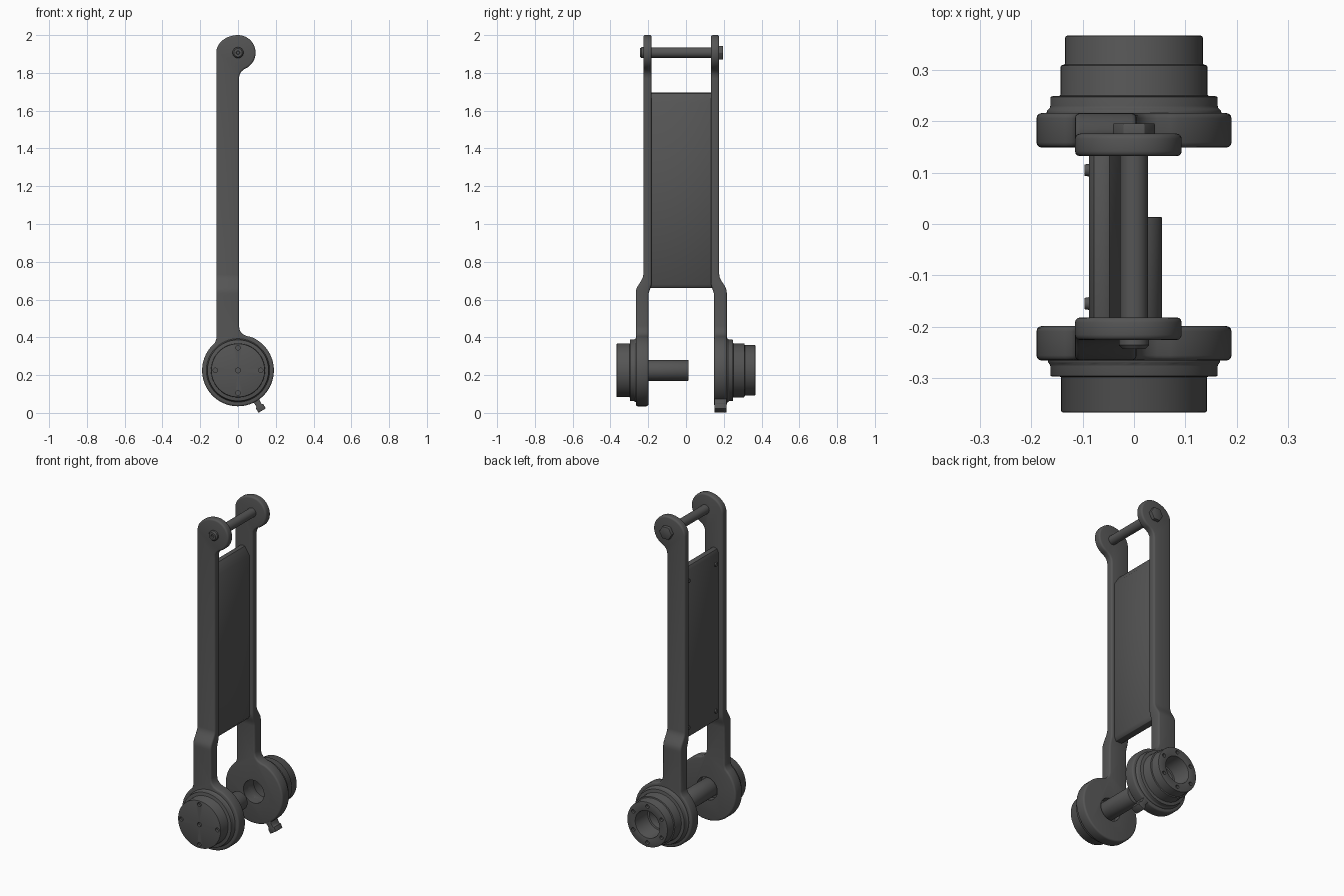
import bpy, bmesh, math
from mathutils import Matrix, Vector

if "Cube" in bpy.data.objects:
    bpy.data.objects.remove(bpy.data.objects["Cube"])

YC = -0.025          # middle plane between the two arms
HUB, EYE = 0.225, 1.907   # heights of the lower hub and the upper pin


def make(name, bm, bevel=0.0, segs=2, cutter=None):
    """Turn a bmesh into a finished object: bevel, cut, smooth."""
    bmesh.ops.recalc_face_normals(bm, faces=bm.faces)
    me = bpy.data.meshes.new(name)
    bm.to_mesh(me)
    bm.free()
    ob = bpy.data.objects.new(name, me)
    bpy.context.collection.objects.link(ob)
    if bevel:
        m = ob.modifiers.new("bevel", 'BEVEL')
        m.width, m.segments = bevel, segs
        m.limit_method, m.angle_limit = 'ANGLE', math.radians(50)
    if cutter:
        m = ob.modifiers.new("cut", 'BOOLEAN')
        m.operation, m.object, m.solver = 'DIFFERENCE', cutter, 'EXACT'
    bpy.ops.object.select_all(action='DESELECT')
    ob.select_set(True)
    bpy.context.view_layer.objects.active = ob
    bpy.ops.object.convert(target='MESH')
    bpy.ops.object.shade_smooth_by_angle(angle=math.radians(35))
    if cutter:
        bpy.data.objects.remove(cutter)
    return ob


def lathe(profile, z, x=0.0, n=64, bm=None):
    """Revolve a closed (radius, y) profile about a y-parallel axis."""
    bm = bm or bmesh.new()
    rings = []
    for r, y in profile:
        if r == 0:
            rings.append([bm.verts.new((x, y, z))] * n)
        else:
            rings.append([bm.verts.new((x + r * math.cos(a), y, z + r * math.sin(a)))
                          for a in (math.tau * i / n for i in range(n))])
    for a, b in zip(rings, rings[1:] + rings[:1]):
        if a[0] is a[1] and b[0] is b[1]:
            continue
        for i in range(n):
            j = (i + 1) % n
            bm.faces.new(list(dict.fromkeys((a[i], a[j], b[j], b[i]))))
    return bm


def rod(r, y0, y1, z, x=0.0, n=64, bm=None):
    return lathe([(0, y0), (r, y0), (r, y1), (0, y1)], z, x, n, bm)


def prism(points, y0, y1):
    """Extrude an (x, z) outline along y."""
    bm = bmesh.new()
    f = bm.faces.new([bm.verts.new((x, y0, z)) for x, z in points])
    ext = bmesh.ops.extrude_face_region(bm, geom=[f])
    bmesh.ops.translate(bm, vec=(0, y1 - y0, 0),
                        verts=[v for v in ext["geom"] if isinstance(v, bmesh.types.BMVert)])
    return bm


def arc(rx, rz, cz, a0, a1, n):
    return [(rx * math.cos(a), cz + rz * math.sin(a)) for a in
            (math.radians(a0 + (a1 - a0) * i / n) for i in range(n + 1))]


def ease(z, z0, z1, low, high):
    t = min(max((z - z0) / (z1 - z0), 0), 1)
    return low + (high - low) * t * t * (3 - 2 * t)


# Arms: one keyhole outline with an offset eye, stepped inward above the hub
outline = (arc(0.19, 0.19, HUB, 68, -230, 60) + [(-0.115, 0.392)]
           + arc(0.115, 0.093, EYE, 180, 90, 14) + arc(0.093, 0.093, EYE, 84, -68, 24)
           + [(0.017, 1.806), (0.008, 1.79), (0.005, 1.77),
              (0.005, 0.46), (0.01, 0.435), (0.025, 0.417), (0.045, 0.407)])
for side, label in ((-1, "front_arm"), (1, "back_arm")):
    bm = prism(outline, 0.0, 1.0)
    for i in range(9):
        bmesh.ops.bisect_plane(bm, geom=bm.verts[:] + bm.edges[:] + bm.faces[:],
                               plane_co=(0, 0, 0.62 + 0.014 * i), plane_no=(0, 0, 1))
    for v in bm.verts:
        if v.co.y < 0.5:
            y = ease(v.co.z, 0.62, 0.69, 0.174, 0.157)
        else:
            y = ease(v.co.z, 0.64, 0.732, 0.241, 0.201)
        v.co.y = YC + side * y
    bore = make("bore_cutter", rod(0.068, YC + side * 0.1, YC + side * 0.3, HUB))
    make(label, bm, 0.010, 3, bore)


def hole_cutter(spots, y0, y1):
    bm = bmesh.new()
    for x, z, r in spots:
        rod(r, y0, y1, z, x, 20, bm)
    return make("hole_cutter", bm)


# Front hub: flange and closed cap with small holes
spots = [(0, HUB, 0.013)] + [(0.12 * math.cos(a), HUB + 0.12 * math.sin(a), 0.012)
                             for a in (math.pi / 2 * i for i in range(4))]
make("front_hub", lathe([(0, -0.24), (0.168, -0.24), (0.168, -0.27), (0.163, -0.274),
                         (0.163, -0.297), (0.142, -0.297), (0.142, -0.367), (0, -0.367)], HUB),
     0.004, 2, hole_cutter(spots, -0.38, -0.352))

# Back hub: stepped hollow sleeve with a ring of holes
spots = [(0.108 * math.cos(a), HUB + 0.108 * math.sin(a), 0.011)
         for a in (math.tau * (i + 0.5) / 6 for i in range(6))]
make("back_hub", lathe([(0.068, 0.19), (0.17, 0.19), (0.17, 0.222), (0.163, 0.226),
                        (0.163, 0.249), (0.143, 0.249), (0.143, 0.310), (0.134, 0.310),
                        (0.134, 0.367), (0.08, 0.367), (0.08, 0.25), (0.068, 0.25)], HUB),
     0.004, 2, hole_cutter(spots, 0.352, 0.38))

# Stub shaft
make("stub_shaft", rod(0.055, -0.25, 0.014, HUB), 0.003)

# Upper pin with hex head and round nut
make("upper_pin", rod(0.027, -0.232, 0.18, EYE, n=32))
make("pin_hex_head", rod(0.041, 0.165, 0.196, EYE, n=6), 0.002)
make("pin_nut", lathe([(0, -0.215), (0.029, -0.215), (0.029, -0.236), (0.022, -0.244),
                       (0.010, -0.244), (0.008, -0.236), (0, -0.236)], EYE, n=32))

# Panel between the arms
panel = [(-0.088, 0.675), (-0.088, 1.672), (-0.078, 1.69), (-0.06, 1.696), (-0.048, 1.692),
         (-0.015, 1.642), (-0.015, 0.68), (-0.03, 0.66), (-0.07, 0.66)]
make("panel", prism(panel, -0.19, 0.14), 0.002)

# Panel screws on the left face
bm = bmesh.new()
for y in (-0.155, 0.105):
    for z in (0.73, 1.61):
        bmesh.ops.create_cone(bm, cap_ends=True, segments=20, radius1=0.013, radius2=0.011,
                              depth=0.012, matrix=Matrix.Translation((-0.09, y, z))
                              @ Matrix.Rotation(-math.pi / 2, 4, 'Y'))
make("panel_screws", bm)

# Locating tab below the back hub
d, s = Vector((0.515, -0.857)), Vector((0.857, 0.515))
tab = [Vector((0, HUB)) + d * r + s * w for r, w in
       ((0.17, -0.024), (0.197, -0.016), (0.215, -0.015), (0.222, -0.0225), (0.248, -0.0225),
        (0.248, 0.0225), (0.222, 0.0225), (0.215, 0.015), (0.197, 0.016), (0.17, 0.024))]
make("locating_tab", prism(tab, 0.15, 0.215), 0.003)

# Dark grey finish
mat = bpy.data.materials.new("dark_grey")
mat.diffuse_color = (0.09, 0.09, 0.09, 1)
mat.use_nodes = True
mat.node_tree.nodes["Principled BSDF"].inputs["Base Color"].default_value = mat.diffuse_color
for ob in bpy.context.collection.objects:
    ob.data.materials.clear()
    ob.data.materials.append(mat)
